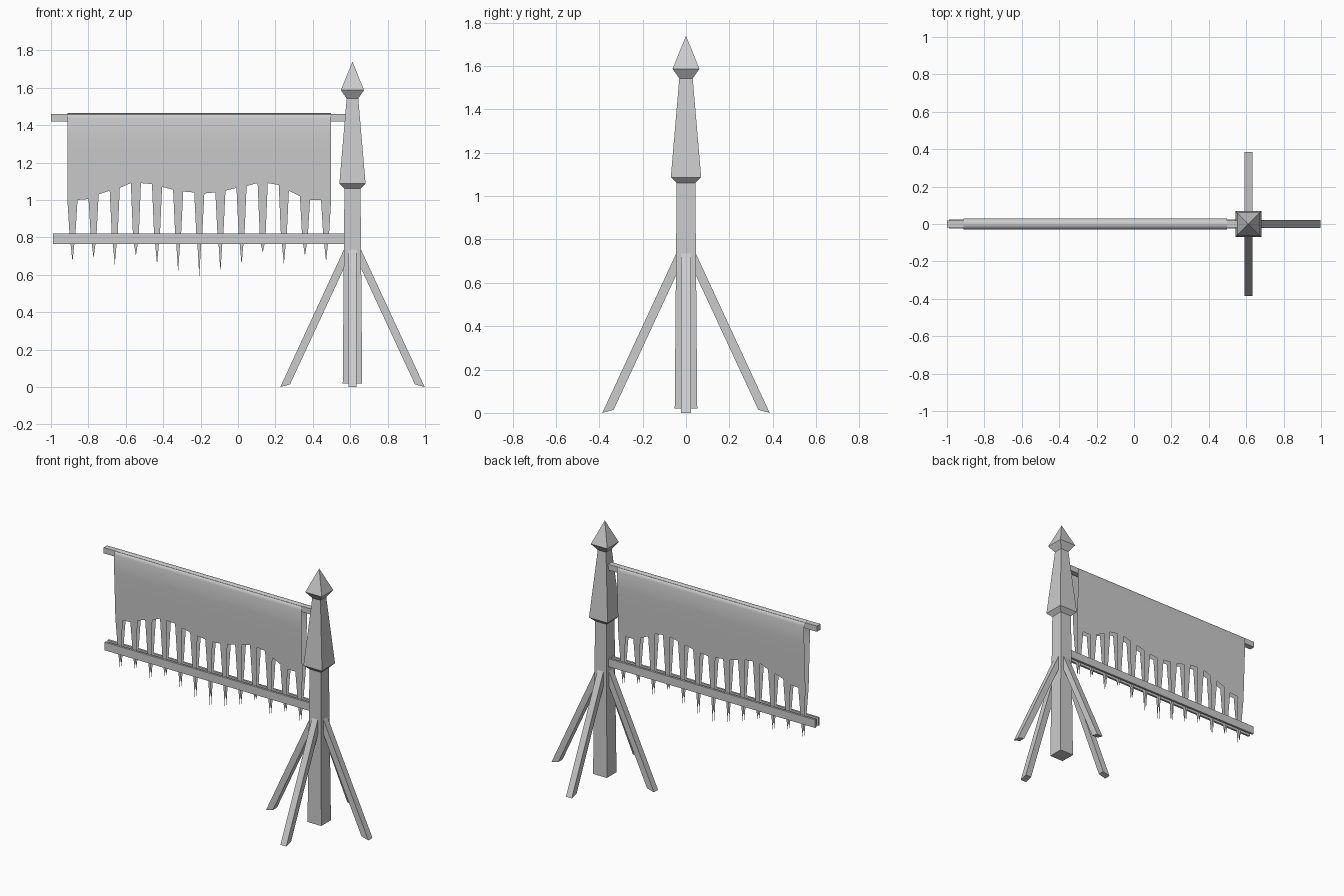
import bpy, bmesh
from math import radians, cos, sin
from mathutils import Matrix

if "Cube" in bpy.data.objects:
    bpy.data.objects.remove(bpy.data.objects["Cube"])

PX = 0.612  # post centre


def finish(bm, name):
    bmesh.ops.remove_doubles(bm, verts=bm.verts, dist=1e-5)
    bmesh.ops.recalc_face_normals(bm, faces=bm.faces)
    me = bpy.data.meshes.new(name)
    bm.to_mesh(me)
    bm.free()
    ob = bpy.data.objects.new(name, me)
    bpy.context.collection.objects.link(ob)
    return ob


def box(name, x0, x1, y0, y1, z0, z1):
    bm = bmesh.new()
    bmesh.ops.create_cube(bm, size=1)
    for v in bm.verts:
        v.co = ((x0 + x1) / 2 + v.co.x * (x1 - x0),
                (y0 + y1) / 2 + v.co.y * (y1 - y0),
                (z0 + z1) / 2 + v.co.z * (z1 - z0))
    return finish(bm, name)


def square_loft(name, profile):
    """Square column from (half width, z) pairs; half width 0 makes a point."""
    bm = bmesh.new()
    rings = [[bm.verts.new((PX + sx * r, sy * r, z))
              for sx, sy in ((-1, -1), (1, -1), (1, 1), (-1, 1))]
             for r, z in profile if r > 0]
    for a, b in zip(rings, rings[1:]):
        for i in range(4):
            j = (i + 1) % 4
            bm.faces.new((a[i], a[j], b[j], b[i]))
    bm.faces.new(rings[0][::-1])
    if profile[-1][0] == 0:
        tip = bm.verts.new((PX, 0, profile[-1][1]))
        for i in range(4):
            bm.faces.new((rings[-1][i], rings[-1][(i + 1) % 4], tip))
    else:
        bm.faces.new(rings[-1])
    return finish(bm, name)


# Post with flared sleeve and pointed cap
square_loft("post", [(0.052, 0.02), (0.043, 1.06), (0.07, 1.087),
                     (0.031, 1.543), (0.062, 1.587), (0, 1.74)])

# Four slanted braces
for k, side in enumerate(("right", "back", "left", "front")):
    bm = bmesh.new()
    prof = [(0.386, 0.0), (0.334, 0.014), (0.02, 0.69), (0.02, 0.79)]
    face = bm.faces.new([bm.verts.new((x, -0.022, z)) for x, z in prof])
    ext = bmesh.ops.extrude_face_region(bm, geom=[face])
    bmesh.ops.translate(bm, vec=(0, 0.044, 0),
                        verts=[g for g in ext["geom"] if isinstance(g, bmesh.types.BMVert)])
    bmesh.ops.transform(bm, verts=bm.verts,
                        matrix=Matrix.Translation((PX, 0, 0)) @ Matrix.Rotation(radians(90 * k), 4, 'Z'))
    finish(bm, side + "_brace")

# Top rod and the pair of lower rails clamping the strips
box("top_rod", -1.0, 0.59, -0.019, 0.019, 1.42, 1.459)
box("front_rail", -0.99, 0.58, -0.025, -0.011, 0.765, 0.82)
box("back_rail", -0.99, 0.58, 0.011, 0.025, 0.765, 0.82)

# Hide draped over the rod, its lower edge cut into tapering strips
tips = [.67, .69, .655, .70, .655, .615, .59, .615, .655, .72, .655, .70, .67]
edge = [1.0, 1.0, 1.005, 1.03, 1.05, 1.065, 1.09, 1.09, 1.085, 1.07, 1.055, 1.045, 1.04,
        1.035, 1.04, 1.05, 1.065, 1.075, 1.09, 1.09, 1.08, 1.05, 1.02, 1.0, 1.0, 1.0]
centres = [-0.885 + 0.113 * i for i in range(13)]
cols = [c + d for c in centres for d in (-0.027, 0.027)]


def depth(z):
    return 0.010 + 0.020 * min(1, max(0, (z - 0.82) / 0.5))


bm = bmesh.new()
for s in (-1, 1):
    grid = []
    for x, zb in zip(cols, edge):
        pts = [(0.030 * sin(radians(a)), 1.437 + 0.028 * cos(radians(a))) for a in (0, 30, 60, 90)]
        pts += [(depth(z), z) for z in (1.32, 1.2, zb)]
        grid.append([bm.verts.new((x, s * y, z)) for y, z in pts])
    for a, b in zip(grid, grid[1:]):
        for i in range(len(a) - 1):
            bm.faces.new((a[i], b[i], b[i + 1], a[i + 1]))
    for i, (c, t) in enumerate(zip(centres, tips)):
        l, r = grid[2 * i][-1], grid[2 * i + 1][-1]
        for w, z in ((0.016, 0.82), (0.010, 0.765)):
            l2, r2 = (bm.verts.new((c + d, s * depth(z), z)) for d in (-w, w))
            bm.faces.new((l, r, r2, l2))
            l, r = l2, r2
        bm.faces.new((l, r, bm.verts.new((c, s * 0.008, t))))
hide = finish(bm, "draped_hide")
bpy.context.view_layer.objects.active = hide
hide.select_set(True)
bpy.ops.object.shade_smooth_by_angle(angle=radians(35))
